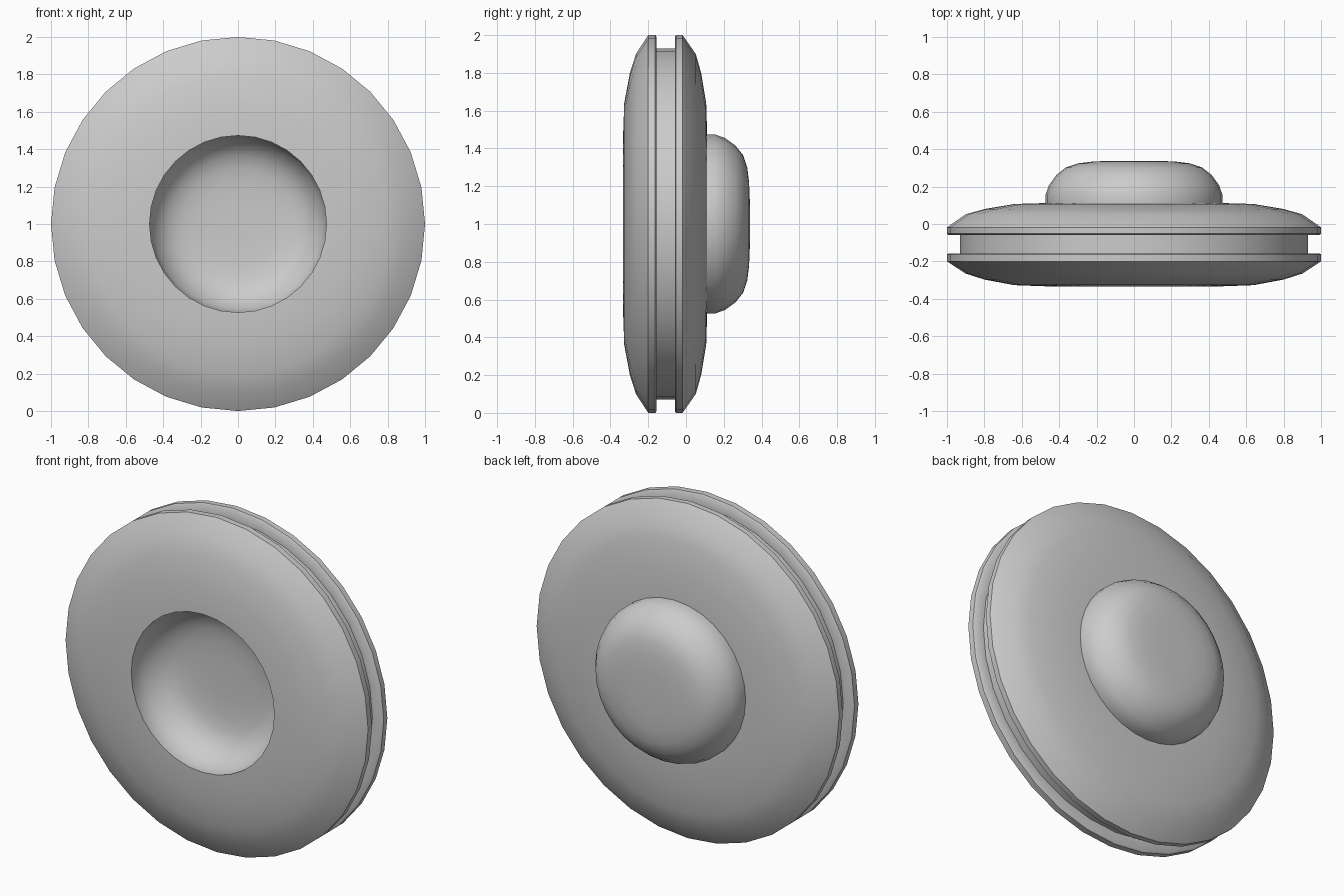
import bpy, bmesh
from math import sin, cos, tau, radians

if "Cube" in bpy.data.objects:
    bpy.data.objects.remove(bpy.data.objects["Cube"])

SIDES = 32


def lathe(name, profile):
    """Spin (radius, y) points, listed front to back, round the y axis at z = 1."""
    bm = bmesh.new()
    rings = []
    for r, y in profile:
        n = SIDES if r > 0 else 1
        rings.append([bm.verts.new((r * cos(tau * i / SIDES), y, 1 + r * sin(tau * i / SIDES)))
                      for i in range(n)])
    for a, b in zip(rings, rings[1:]):
        for i in range(SIDES):
            j = i + 1
            quad = [a[i % len(a)], b[i % len(b)], b[j % len(b)], a[j % len(a)]]
            bm.faces.new(list(dict.fromkeys(quad)))
    mesh = bpy.data.meshes.new(name)
    bm.to_mesh(mesh)
    bm.free()
    ob = bpy.data.objects.new(name, mesh)
    bpy.context.collection.objects.link(ob)
    bpy.ops.object.select_all(action='DESELECT')
    bpy.context.view_layer.objects.active = ob
    ob.select_set(True)
    bpy.ops.object.shade_smooth_by_angle(angle=radians(42))


# Rounded dome shared by the back knob and the matching front recess
dome = [(0.473, 0), (0.473, 0.045), (0.455, 0.095), (0.415, 0.15), (0.365, 0.19),
        (0.30, 0.212), (0.22, 0.222), (0.12, 0.226), (0, 0.226)]

FRONT, BACK = -0.333, 0.112
lathe("front_recess", [(r, FRONT + h) for r, h in reversed(dome)])
lathe("back_knob", [(r, BACK + h) for r, h in dome])

# Front disc, with its inner wall facing the groove
lathe("front_disc", [(0.473, FRONT), (0.64, -0.327), (0.80, -0.297), (0.90, -0.265),
                     (1.0, -0.2), (1.0, -0.163), (0.993, -0.157), (0.93, -0.157)])

# Narrow core between the two discs
lathe("groove_core", [(0.93, -0.157), (0.93, -0.058)])

# Back disc
lathe("back_disc", [(0.93, -0.058), (0.993, -0.058), (1.0, -0.052), (1.0, -0.018),
                    (0.90, 0.052), (0.80, 0.08), (0.64, 0.107), (0.473, BACK)])
